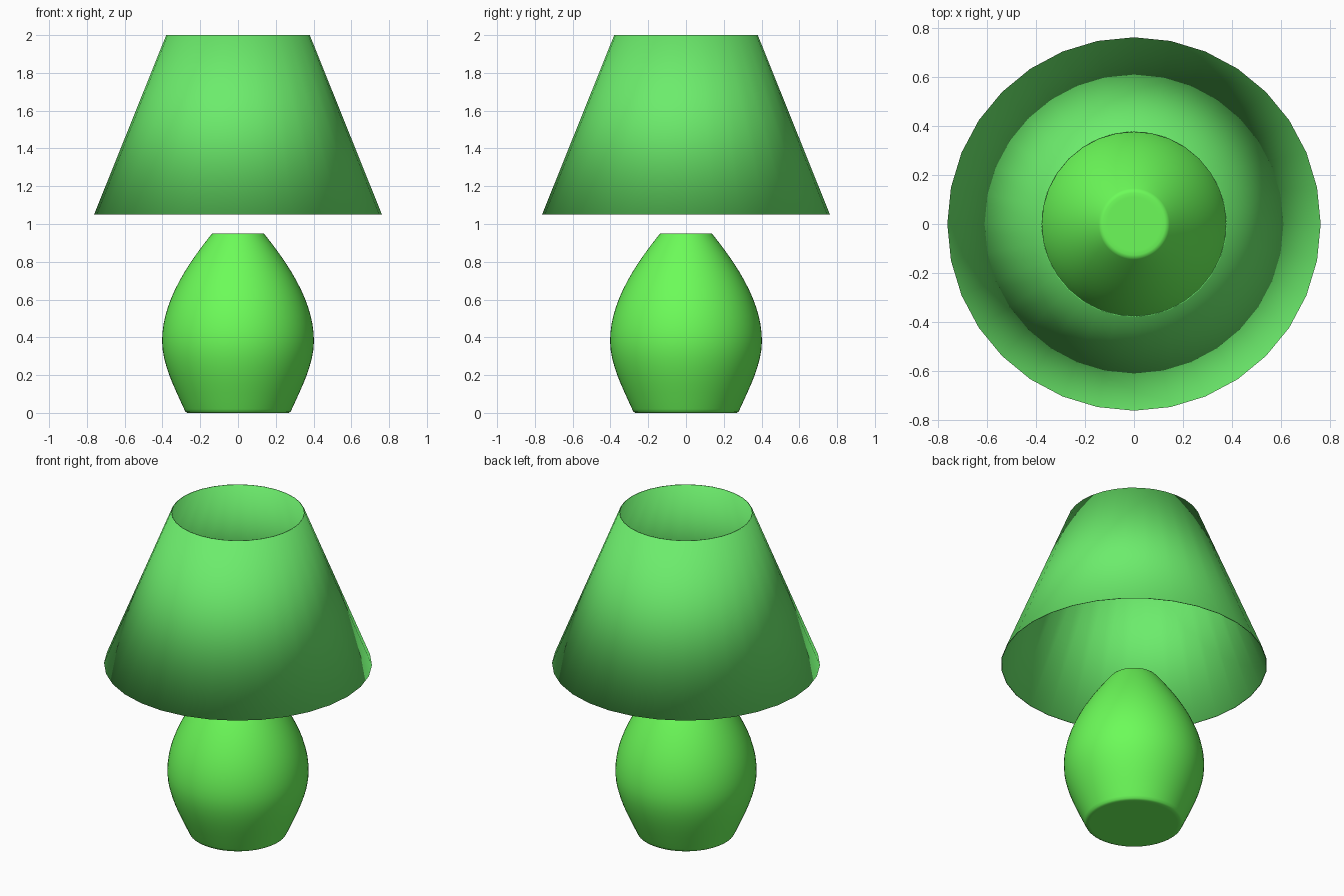
import bpy, bmesh, math
from mathutils import Vector
from mathutils.geometry import interpolate_bezier

if "Cube" in bpy.data.objects:
    bpy.data.objects.remove(bpy.data.objects["Cube"])


def material(name, color):
    mat = bpy.data.materials.new(name)
    mat.diffuse_color = (*color, 1)
    mat.use_nodes = True
    mat.node_tree.nodes["Principled BSDF"].inputs["Base Color"].default_value = mat.diffuse_color
    return mat


def lathe(name, profile, sides, mat):
    """Spin (radius, height) points around z into a closed, smooth-shaded solid."""
    bm = bmesh.new()
    verts = [bm.verts.new((0, -r, z)) for r, z in profile]
    edges = [bm.edges.new(pair) for pair in zip(verts, verts[1:])]
    bmesh.ops.spin(bm, geom=verts + edges, cent=(0, 0, 0), axis=(0, 0, 1),
                   angle=math.tau, steps=sides, use_duplicate=False)
    bmesh.ops.remove_doubles(bm, verts=bm.verts, dist=1e-5)
    bmesh.ops.recalc_face_normals(bm, faces=bm.faces)
    mesh = bpy.data.meshes.new(name)
    bm.to_mesh(mesh)
    bm.free()
    mesh.shade_smooth()
    mesh.materials.append(mat)
    obj = bpy.data.objects.new(name, mesh)
    bpy.context.collection.objects.link(obj)
    return obj


def bezier(points, count):
    return [(p.x, p.y) for p in interpolate_bezier(*map(Vector, points), count)]


# Vase-shaped base: flat foot, swelling belly, narrow flat top
belly = bezier([(0.285, 0.02), (0.335, 0.13), (0.402, 0.26), (0.402, 0.38)], 9)
shoulder = bezier([(0.402, 0.38), (0.402, 0.56), (0.305, 0.74), (0.145, 0.94)], 13)
base_profile = ([(0, 0), (0.25, 0), (0.268, 0), (0.278, 0.006)] + belly + shoulder[1:]
                + [(0.138, 0.948), (0.127, 0.951), (0.11, 0.951), (0, 0.951)])
lathe("lamp_base", base_profile, 64, material("base_green", (0.15, 0.97, 0.10)))

# Thin-walled conical shade, open at both ends, floating just above the base
wall = 0.005
shade_profile = [(0.762, 1.05), (0.38, 2.0), (0.38 - wall, 2.0),
                 (0.762 - wall, 1.05), (0.762, 1.05)]
lathe("lamp_shade", shade_profile, 32, material("shade_green", (0.15, 0.84, 0.15)))
